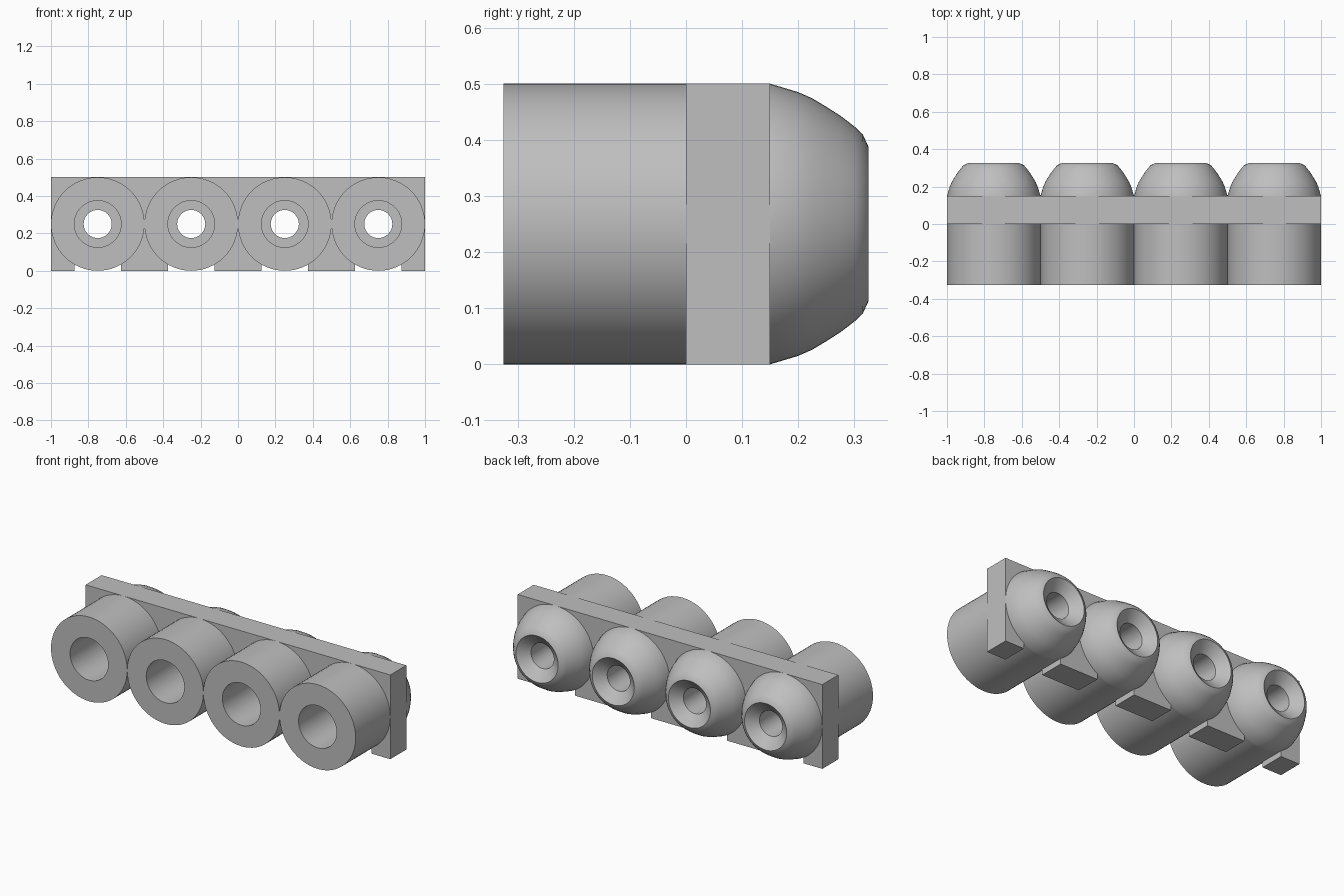
import bpy
import bmesh
from math import pi, radians
from mathutils import Vector, Matrix

cube = bpy.data.objects.get("Cube")
if cube:
    bpy.data.objects.remove(cube, do_unlink=True)

CENTRES = [-0.75, -0.25, 0.25, 0.75]
AXIS_Z = 0.25

grey = bpy.data.materials.new("light_grey")
grey.use_nodes = True
colour = (0.52, 0.52, 0.52, 1)
grey.diffuse_color = colour
grey.node_tree.nodes["Principled BSDF"].inputs["Base Color"].default_value = colour


def finish(name, bm):
    bmesh.ops.recalc_face_normals(bm, faces=bm.faces)
    mesh = bpy.data.meshes.new(name)
    bm.to_mesh(mesh)
    bm.free()
    mesh.materials.append(grey)
    obj = bpy.data.objects.new(name, mesh)
    bpy.context.collection.objects.link(obj)
    return obj


def activate(obj):
    bpy.ops.object.select_all(action="DESELECT")
    obj.select_set(True)
    bpy.context.view_layer.objects.active = obj


def box(bm, low, high):
    low, high = Vector(low), Vector(high)
    place = Matrix.Translation((low + high) / 2) @ Matrix.Diagonal((*(high - low), 1))
    bmesh.ops.create_cube(bm, size=1, matrix=place)


def turned(name, profile, steps=64):
    """Closed (radius, y) profile turned around the y axis."""
    bm = bmesh.new()
    verts = [bm.verts.new((0, y, r)) for r, y in profile]
    edges = [bm.edges.new((v, verts[i - 1])) for i, v in enumerate(verts)]
    bmesh.ops.spin(bm, geom=verts + edges, cent=(0, 0, 0), axis=(0, 1, 0),
                   angle=2 * pi, steps=steps)
    bmesh.ops.remove_doubles(bm, verts=bm.verts, dist=0.0001)
    return finish(name, bm)


# Nozzles: straight barrel, domed back, flared outlet, stepped bore
nozzle = turned("nozzle_1", [
    (0.125, -0.325), (0.25, -0.325), (0.25, 0), (0.25, 0.145), (0.25, 0.15),
    (0.235, 0.2), (0.224, 0.225), (0.209, 0.25), (0.193, 0.275), (0.174, 0.3),
    (0.16, 0.315), (0.138, 0.325),
    (0.075, 0.275), (0.075, 0.075), (0.125, 0.075)])
activate(nozzle)
bpy.ops.object.shade_smooth_by_angle(angle=radians(30))
nozzle.location = (CENTRES[0], 0, AXIS_Z)
for i, x in enumerate(CENTRES[1:], 2):
    copy = nozzle.copy()
    copy.name = f"nozzle_{i}"
    copy.location.x = x
    bpy.context.collection.objects.link(copy)

# Connecting plate, opened up for the nozzles and notched along its bottom
bm = bmesh.new()
box(bm, (-1, 0, 0), (1, 0.15, 0.5))
plate = finish("connecting_plate", bm)


def cut(bm):
    cutter = finish("plate_cutter", bm)
    cutter.hide_render = True
    mod = plate.modifiers.new("cut", "BOOLEAN")
    mod.operation = "DIFFERENCE"
    mod.solver = "EXACT"
    mod.object = cutter
    activate(plate)
    bpy.ops.object.modifier_apply(modifier=mod.name)
    bpy.data.objects.remove(cutter, do_unlink=True)


holes, notches = bmesh.new(), bmesh.new()
for x in CENTRES:
    place = Matrix.Translation((x, 0.075, AXIS_Z)) @ Matrix.Rotation(pi / 2, 4, "X")
    bmesh.ops.create_cone(holes, cap_ends=True, segments=64, radius1=0.245,
                          radius2=0.245, depth=0.4, matrix=place)
    box(notches, (x - 0.125, -0.1, -0.1), (x + 0.125, 0.25, 0.038))
cut(holes)
cut(notches)
